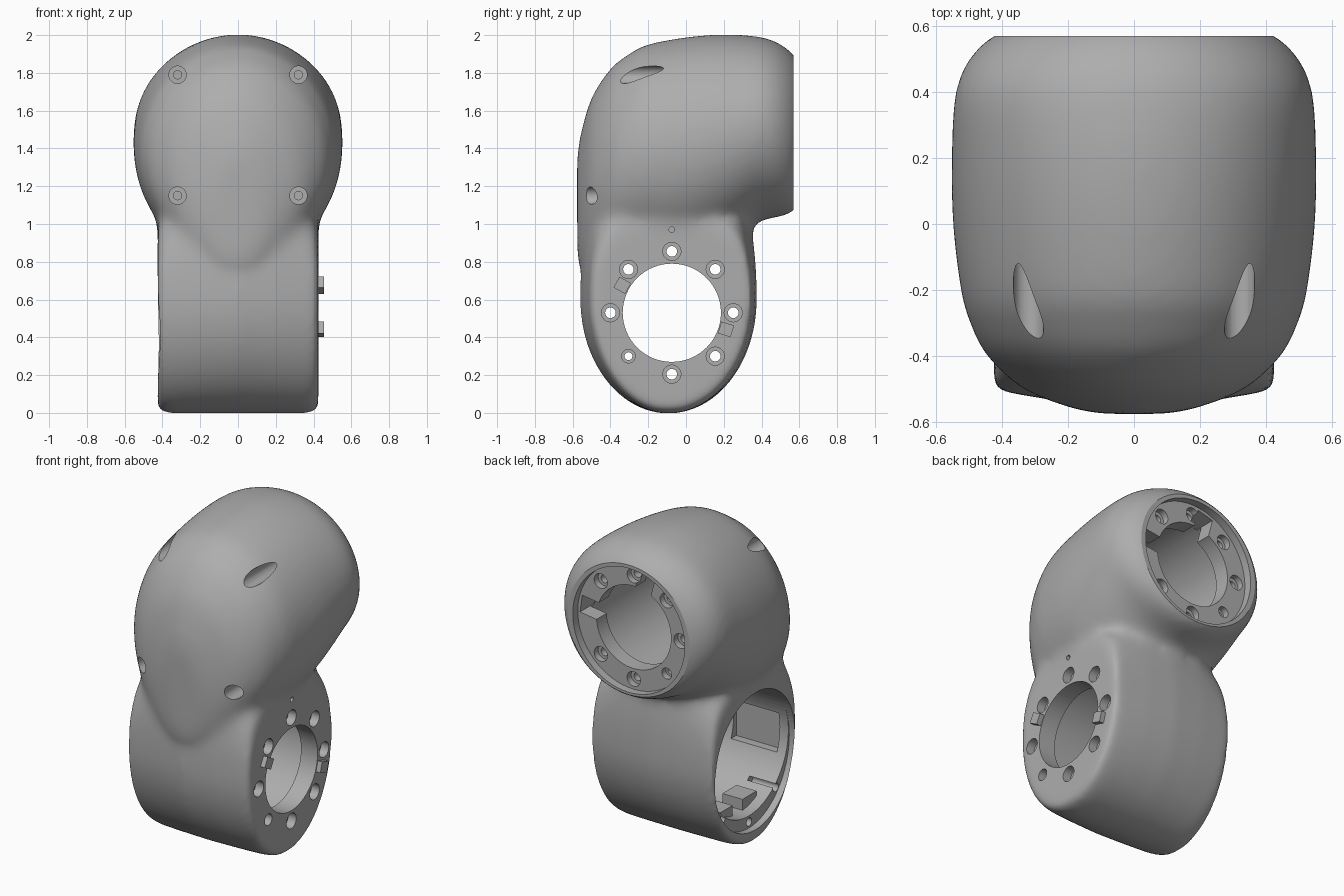
import bpy, bmesh
from math import sin, cos, pi, radians, copysign
from mathutils import Matrix, Vector

if "Cube" in bpy.data.objects:
    bpy.data.objects.remove(bpy.data.objects["Cube"])

grey = bpy.data.materials.new("matte_grey")
grey.use_nodes = True
grey.diffuse_color = (0.42, 0.42, 0.42, 1)
grey.node_tree.nodes["Principled BSDF"].inputs["Base Color"].default_value = (0.42, 0.42, 0.42, 1)

ALONG = {"X": Matrix.Rotation(pi / 2, 4, "Y"), "Y": Matrix.Rotation(-pi / 2, 4, "X")}
STEPS = [2 * pi * i / 96 for i in range(96)]


def to_object(bm, name):
    bmesh.ops.recalc_face_normals(bm, faces=bm.faces)
    mesh = bpy.data.meshes.new(name)
    bm.to_mesh(mesh)
    bm.free()
    mesh.materials.append(grey)
    obj = bpy.data.objects.new(name, mesh)
    bpy.context.collection.objects.link(obj)
    return obj


def refine(rows, parts=5):
    """Fill in rows along a smooth curve through the given ones."""
    out = []
    for i in range(len(rows) - 1):
        a, b, c, d = (rows[min(max(i + k, 0), len(rows) - 1)] for k in (-1, 0, 1, 2))
        for n in range(parts):
            t = n / parts
            out.append([q + t / 2 * (r - p + t * (2 * p - 5 * q + 4 * r - s + t * (3 * (q - r) + s - p)))
                        for p, q, r, s in zip(a, b, c, d)])
    return out + [list(rows[-1])]


def loft(name, rings):
    bm = bmesh.new()
    loops = [[bm.verts.new(p) for p in ring] for ring in rings]
    for a, b in zip(loops, loops[1:]):
        for i in range(len(a)):
            j = (i + 1) % len(a)
            bm.faces.new((a[i], a[j], b[j], b[i]))
    bm.faces.new(loops[0])
    bm.faces.new(loops[-1])
    return to_object(bm, name)


def rod(axis, start, end, u, v, radius, stretch=1.0, sides=64):
    """Cylinder along X (u=y) or Y (u=x); v is its height, stretch its z scale."""
    mid = (start + end) / 2
    place = Vector((mid, u, v) if axis == "X" else (u, mid, v))
    bm = bmesh.new()
    bmesh.ops.create_cone(bm, cap_ends=True, segments=sides, radius1=radius, radius2=radius,
                          depth=abs(end - start),
                          matrix=Matrix.Translation(place) @ Matrix.Diagonal((1, 1, stretch, 1)) @ ALONG[axis])
    return to_object(bm, "cutter")


def box(name, centre, size, turn=None):
    bm = bmesh.new()
    bmesh.ops.create_cube(bm, size=1, matrix=Matrix.Translation(centre)
                          @ (turn or Matrix()) @ Matrix.Diagonal((*size, 1)))
    return to_object(bm, name)


def apply(obj, kind, **settings):
    bpy.context.view_layer.objects.active = obj
    mod = obj.modifiers.new(kind, kind)
    for key, value in settings.items():
        setattr(mod, key, value)
    bpy.ops.object.modifier_apply(modifier=mod.name)


def combine(obj, other, operation="DIFFERENCE"):
    apply(obj, "BOOLEAN", operation=operation, solver="MANIFOLD", object=other)
    bpy.data.objects.remove(other)


# Upper dome: ellipses stacked front to back (y, half width, top, bottom)
dome = [(-0.576, 0.10, 1.34, 0.85), (-0.558, 0.19, 1.47, 0.76), (-0.5, 0.335, 1.665, 0.75),
        (-0.4, 0.445, 1.82, 0.77), (-0.3, 0.497, 1.9, 0.79), (-0.2, 0.525, 1.95, 0.79),
        (0, 0.549, 1.988, 0.8), (0.2, 0.553, 2.003, 0.89), (0.38, 0.544, 1.992, 1.01),
        (0.48, 0.512, 1.962, 1.035), (0.55, 0.455, 1.915, 1.05), (0.58, 0.405, 1.88, 1.08),
        (0.615, 0.36, 1.83, 1.13)]
housing = loft("joint_housing", [
    [(w * cos(t), y, (top + low) / 2 + (top - low) / 2 * sin(t)) for t in STEPS]
    for y, w, top, low in refine(dome)])


# Lower barrel: egg-shaped slices from side to side (x, front scale, bottom scale, top scale)
def egg(x, front, below, above):
    ring = []
    for t in STEPS:
        c, s = cos(t), sin(t)
        if s > 0:
            c = copysign(abs(c) ** 0.3, c)
        reach = front if c < 0 else (1 + front) / 2
        ring.append((x, -0.093 + 0.468 * c * reach, 0.6 + (0.65 * above if s > 0 else 0.603 * below) * s))
    return ring


half = [(0.425, 0.85, 0.94, 0.62), (0.405, 0.885, 0.985, 0.66), (0.34, 0.91, 1, 0.75), (0.2, 0.96, 1, 0.9)]
slices = [(-x, *rest) for x, *rest in half] + [(0, 1, 1, 1)] + half[::-1]
combine(housing, loft("barrel", [egg(*s) for s in slices]), "UNION")

# Blend both volumes into one soft shell, most of all around the neck
apply(housing, "REMESH", mode="VOXEL", voxel_size=0.02)
neck = housing.vertex_groups.new(name="neck")
for v in housing.data.vertices:
    neck.add([v.index], max(0, 1 - abs(v.co.z - 0.98) / 0.22), "REPLACE")
apply(housing, "SMOOTH", factor=0.5, iterations=40, vertex_group="neck")
apply(housing, "SMOOTH", factor=0.5, iterations=13)

# Rear port: flat face, recess, bored flange and inner cavity
PORT = 1.48
combine(housing, box("cutter", (0, 0.77, 1.4), (2, 0.4, 2)))
for start, end, radius in ((0.7, 0.52, 0.39), (0.6, -0.3, 0.26), (0.42, -0.2, 0.37)):
    combine(housing, rod("Y", start, end, 0, PORT, radius))
for degrees in (8, 105):
    a = radians(degrees)
    combine(housing, box("cutter", (0.3 * cos(a), 0.5, PORT + 0.3 * sin(a)), (0.14, 0.24, 0.11),
                         Matrix.Rotation(-a, 4, "Y")))
for k in range(1, 8):
    a, size = k * pi / 4, 0.75 if k == 5 else 1
    x, z = 0.325 * cos(a), PORT + 0.325 * sin(a)
    combine(housing, rod("Y", 0.6, 0.48, x, z, 0.046 * size, sides=32))
    combine(housing, rod("Y", 0.6, 0.3, x, z, 0.026 * size, sides=24))

# Front screw wells
for x in (-0.32, 0.32):
    for z in (1.15, 1.79):
        combine(housing, rod("Y", -0.8, 0.02, x, z, 0.046, sides=32))
        combine(housing, rod("Y", -0.1, 0.1, x, z, 0.022, sides=24))

# Barrel: wide opening on one side, hollow body with a pocket, bore through the far plate
CY, CZ = -0.075, 0.53
combine(housing, rod("X", -0.6, -0.38, -0.085, 0.52, 0.4, 1.08))
combine(housing, rod("X", -0.5, 0.31, -0.083, 0.557, 0.393))
combine(housing, rod("X", 0.2, 0.6, CY, CZ, 0.26))
combine(housing, box("cutter", (-0.16, -0.45, 0.53), (0.32, 0.1, 0.24)))
for degrees in (-45, -90, -135):
    a = radians(degrees)
    combine(housing, rod("X", -0.45, -0.2, -0.085 + 0.375 * cos(a), 0.52 + 0.395 * sin(a), 0.026, sides=24))

# Plate screw holes, alignment pin hole
for k in range(8):
    a, size = k * pi / 4, 0.75 if k == 5 else 1
    y, z = CY + 0.325 * cos(a), CZ + 0.325 * sin(a)
    combine(housing, rod("X", 0.6, 0.37, y, z, 0.048 * size, sides=32))
    combine(housing, rod("X", 0.6, 0.25, y, z, 0.028 * size, sides=24))
combine(housing, rod("X", 0.6, 0.36, CY, 0.97, 0.015, sides=16))

bpy.ops.object.select_all(action="DESELECT")
housing.select_set(True)
bpy.context.view_layer.objects.active = housing
bpy.ops.object.shade_smooth_by_angle(angle=radians(30))

# Locating keys on the plate
for name, degrees in (("upper_key", 151), ("lower_key", -17)):
    a = radians(degrees)
    box(name, (0.415, CY + 0.3 * cos(a), CZ + 0.3 * sin(a)), (0.08, 0.07, 0.065),
        Matrix.Rotation(a, 4, "X"))

# Ledges on the floor of the hollow barrel, either side of the lowest screw
box("front_ledge", (-0.24, -0.19, 0.19), (0.14, 0.14, 0.09))
box("rear_ledge", (-0.24, 0.04, 0.19), (0.14, 0.12, 0.09))
